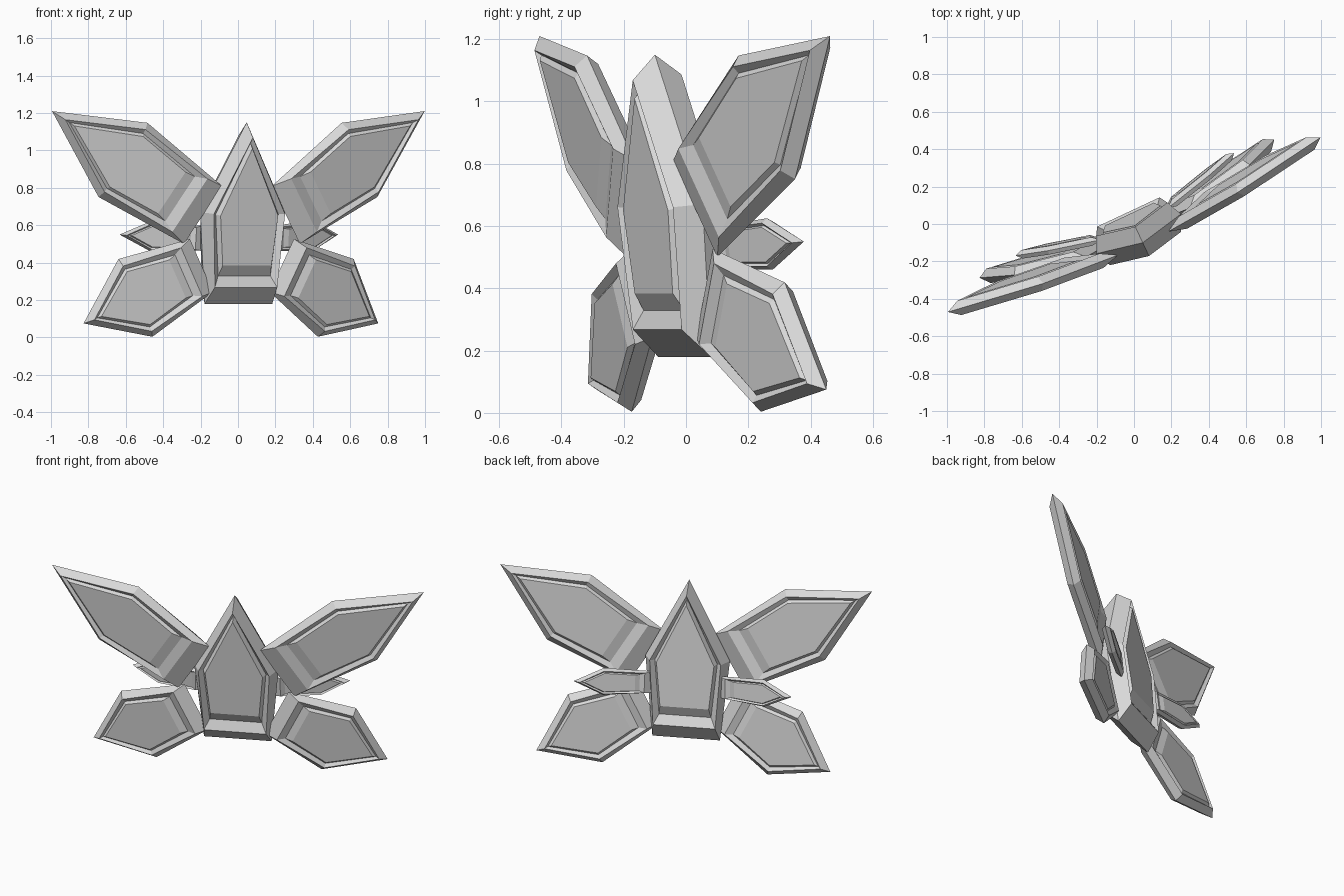
import bpy
import bmesh
from math import radians, sin, cos
from mathutils import Matrix, Vector

if "Cube" in bpy.data.objects:
    bpy.data.objects.remove(bpy.data.objects["Cube"])

YAW, PITCH, BASE_Z = radians(25.1), radians(6.2), 0.18
FRAME = (Matrix.Rotation(YAW, 4, 'Z')
         @ Matrix.Translation((0, -0.005, BASE_Z))
         @ Matrix.Rotation(PITCH, 4, 'X'))

stone = bpy.data.materials.new("grey_stone")
stone.use_nodes = True
GREY = (0.7, 0.7, 0.7, 1)
stone.diffuse_color = GREY
stone.node_tree.nodes["Principled BSDF"].inputs["Base Color"].default_value = GREY

# Five-sided loops from the outer edge inwards:
# tip, shoulder width, shoulder shift, base width, base start, height
EDGE = (1.0, 1.0, 0.0, 1.0, 0.0, 0.0)
FACE_LOOPS = [
    (0.925, 0.84, 0.0, 0.92, 0.10, 1.0),     # raised rim
    (0.895, 0.74, -0.005, 0.77, 0.16, 0.65),  # groove
    (0.865, 0.68, -0.01, 0.72, 0.22, 1.0),   # raised panel
]


def local_point(u, d, z):
    """Point in the leaning frame from its side, depth and final height."""
    return Vector((u, d, (z - BASE_Z - d * sin(PITCH)) / cos(PITCH)))


def crystal(name, root, tip, slope, half_width, half_depth, shoulder, base, mirror=False):
    """Pentagonal blade with a rim, groove and raised panel on both faces."""
    start = local_point(*root)
    axis = local_point(*tip) - start
    normal = Vector((-slope, 1, 0)).normalized()
    side = axis.cross(normal).normalized()
    flip = Matrix.Scale(-1, 4, (1, 0, 0)) if mirror else Matrix.Identity(4)
    place = FRAME @ flip
    bm = bmesh.new()

    def loop(spec, face):
        top, wide, shift, foot, low, height = spec
        outline = [(0, top), (wide, shoulder + shift), (foot * base, low),
                   (-foot * base, low), (-wide, shoulder + shift)]
        return [bm.verts.new(place @ (start + axis * a + side * w * half_width
                                      + normal * face * height * half_depth))
                for w, a in outline]

    edge = loop(EDGE, 1)
    for face in (-1, 1):
        previous = edge
        for spec in FACE_LOOPS:
            current = loop(spec, face)
            for i in range(5):
                j = (i + 1) % 5
                bm.faces.new((previous[i], previous[j], current[j], current[i]))
            previous = current
        bm.faces.new(previous)
    bmesh.ops.recalc_face_normals(bm, faces=bm.faces)
    mesh = bpy.data.meshes.new(name)
    bm.to_mesh(mesh)
    bm.free()
    mesh.materials.append(stone)
    obj = bpy.data.objects.new(name, mesh)
    bpy.context.collection.objects.link(obj)


# Central body
crystal("body", (0, 0, 0.18), (0, 0, 1.15), 0, 0.25, 0.087, 0.505, 0.8)

# Paired wings, swept backwards
for label, mirrored in (("left", False), ("right", True)):
    crystal(label + "_upper_wing", (0.245, -0.025, 0.655), (1.1, 0.112, 1.21),
            0.16, 0.238, 0.04, 0.53, 0.78, mirrored)
    crystal(label + "_lower_wing", (0.237, -0.018, 0.385), (0.87, 0.083, 0.075),
            0.16, 0.232, 0.04, 0.56, 0.68, mirrored)
    crystal(label + "_small_back_wing", (0.2, 0.05, 0.53), (0.645, 0.16, 0.55),
            0.25, 0.083, 0.023, 0.62, 0.8, mirrored)
